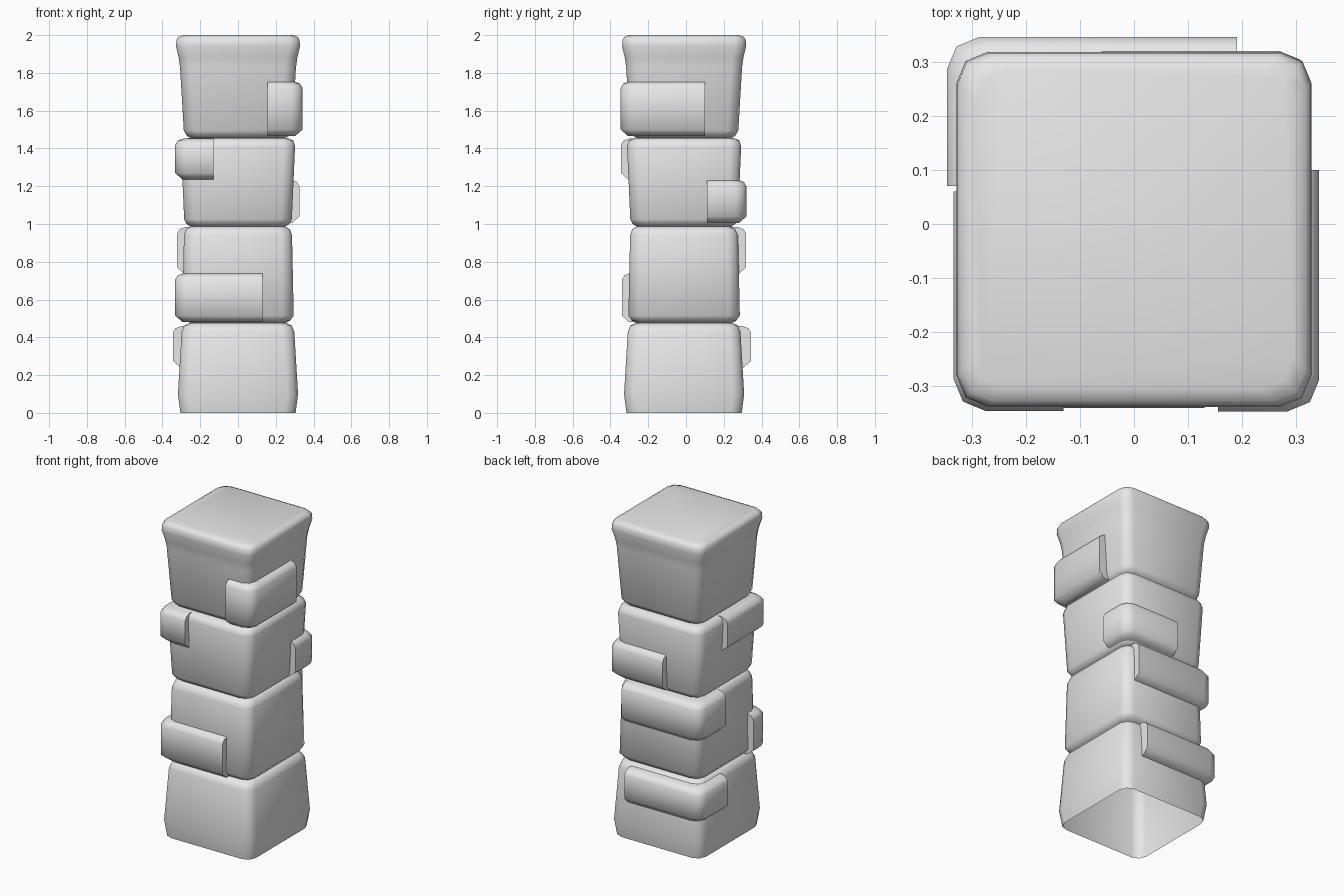
import bpy, bmesh, math

cube = bpy.data.objects.get("Cube")
if cube:
    bpy.data.objects.remove(cube, do_unlink=True)

STONE = (0.8, 0.8, 0.8, 1)
stone = bpy.data.materials.new("grey stone")
stone.use_nodes = True
stone.diffuse_color = STONE
stone.node_tree.nodes["Principled BSDF"].inputs["Base Color"].default_value = STONE


def ring(bm, z, x0, x1, y0, y1, radius, rounded):
    """Rectangle of vertices; corners accepted by rounded(sx, sy) get two facets."""
    verts = []
    for sx, sy, start in ((1, 1, 0), (-1, 1, 90), (-1, -1, 180), (1, -1, 270)):
        r = radius if rounded(sx, sy) else 0
        cx = (x1 if sx > 0 else x0) - sx * r
        cy = (y1 if sy > 0 else y0) - sy * r
        for step in ((0, 45, 90) if r else (0,)):
            a = math.radians(start + step)
            verts.append(bm.verts.new((cx + r * math.cos(a), cy + r * math.sin(a), z)))
    return verts


def loft(name, sections, rounded, open_bottom=False):
    """Skin the sections (z, x0, x1, y0, y1) into one smooth solid."""
    bm = bmesh.new()
    rings = [ring(bm, *s, 0.058, rounded) for s in sections]
    for a, b in zip(rings, rings[1:]):
        for i in range(len(a)):
            j = (i + 1) % len(a)
            bm.faces.new((a[i], a[j], b[j], b[i]))
    bm.faces.new(rings[-1])
    if not open_bottom:
        bm.faces.new(rings[0][::-1])
    mesh = bpy.data.meshes.new(name)
    bm.to_mesh(mesh)
    bm.free()
    mesh.materials.append(stone)
    obj = bpy.data.objects.new(name, mesh)
    bpy.context.collection.objects.link(obj)
    bpy.ops.object.select_all(action='DESELECT')
    obj.select_set(True)
    bpy.context.view_layer.objects.active = obj
    bpy.ops.object.shade_smooth_by_angle(angle=math.radians(60))


# Stacked blocks: centre y, then (height, half width) up the side
blocks = {
    "base_block": (-0.01, [(0, .305), (.1, .318), (.43, .298), (.462, .285), (.475, .26)]),
    "lower_block": (-0.01, [(.475, .25), (.487, .275), (.515, .295), (.94, .286),
                            (.972, .275), (.987, .25)]),
    "upper_block": (-0.01, [(.987, .25), (1, .272), (1.025, .285), (1.41, .302),
                            (1.442, .293), (1.455, .265)]),
    "top_block": (-0.01, [(1.455, .25), (1.468, .272), (1.495, .287), (1.83, .307),
                          (1.88, .314), (1.94, .328), (1.975, .326), (1.99, .317), (2, .295)]),
}
for name, (cy, profile) in blocks.items():
    loft(name, [(z, -h, h, cy - h, cy + h) for z, h in profile],
         lambda sx, sy: True, open_bottom=name == "base_block")


def corner_brick(name, sx, sy, out_x, out_y, end_x, end_y, z0, z1):
    """Raised stone wrapping one corner, chamfered on its outer sides only."""
    sections = []
    for z, inset in ((z0, .04), (z0 + .035, 0), (z1 - .035, 0), (z1 - .012, .014), (z1, .045)):
        x = sorted((end_x, sx * (out_x - inset)))
        y = sorted((end_y, sy * (out_y - inset)))
        sections.append((z, *x, *y))
    loft(name, sections, lambda a, b: (a, b) == (sx, sy))


corner_brick("base_corner_brick", -1, 1, .345, .345, .19, .07, .24, .46)
corner_brick("lower_front_corner_brick", -1, -1, .333, .34, .13, -.2, .48, .74)
corner_brick("lower_back_corner_brick", -1, 1, .322, .318, .23, .06, .735, .985)
corner_brick("upper_back_corner_brick", 1, 1, .325, .32, -.06, .11, 1.005, 1.235)
corner_brick("upper_front_corner_brick", -1, -1, .333, .345, -.13, .06, 1.235, 1.453)
corner_brick("top_corner_brick", 1, -1, .342, .346, .155, .1, 1.465, 1.755)
